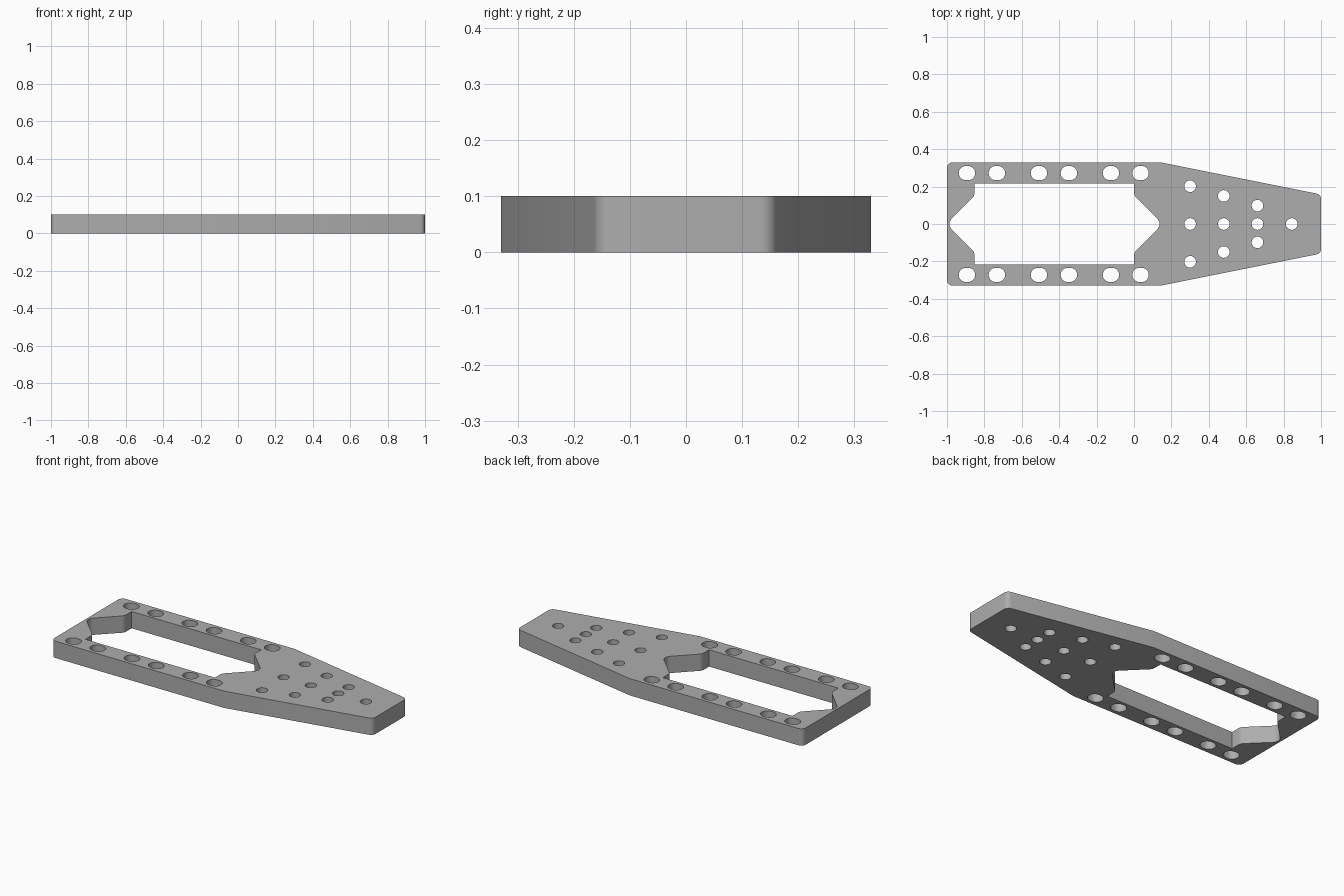
import bpy, bmesh
from math import pi, sin, cos, tan
from mathutils import Vector

THICK = 0.1
cube = bpy.data.objects.get("Cube")
if cube:
    bpy.data.objects.remove(cube, do_unlink=True)

mat = bpy.data.materials.new("plain grey")
mat.use_nodes = True
grey = (0.42, 0.42, 0.42, 1)
mat.diffuse_color = grey
mat.node_tree.nodes["Principled BSDF"].inputs["Base Color"].default_value = grey


def rounded(corners, steps=8):
    """Replace each (x, y, radius) corner with a fillet arc."""
    pts = []
    for i, (x, y, r) in enumerate(corners):
        p = Vector((x, y))
        if r == 0:
            pts.append(p)
            continue
        a = (Vector(corners[i - 1][:2]) - p).normalized()
        b = (Vector(corners[(i + 1) % len(corners)][:2]) - p).normalized()
        half = a.angle(b) / 2
        centre = p + (a + b).normalized() * r / sin(half)
        start = p + a * r / tan(half) - centre
        end = p + b * r / tan(half) - centre
        sweep = start.angle(end)
        for k in range(steps + 1):
            t = k / steps
            arc = start * sin((1 - t) * sweep) + end * sin(t * sweep)
            pts.append(centre + arc / sin(sweep))
    return pts


def hole(x, y, r, stretch=0.0, n=32):
    """Round hole, or a short slot along x when stretched."""
    pts = []
    for k in range(n):
        a = 2 * pi * (k + 0.5) / n
        shift = stretch if cos(a) > 0 else -stretch
        pts.append(Vector((x + shift + r * cos(a), y + r * sin(a))))
    return pts


def mirror_y(half):
    return half + [(x, -y, r) for x, y, r in reversed(half) if y != 0]


# Outer edge: straight body tapering to a blunt nose
loops = [rounded(mirror_y([(-1, 0.33, 0.03), (0.14, 0.33, 0), (1, 0.158, 0.03)]))]

# Central opening with a pointed notch at each end
top = [(-0.853, 0.217, 0), (0, 0.217, 0), (0, 0.153, 0.04), (0.153, 0, 0.04)]
bottom = [(0, -0.153, 0.04), (0, -0.217, 0), (-0.853, -0.217, 0)]
left = [(-0.853, -0.15, 0.04), (-1.003, 0, 0.04), (-0.853, 0.15, 0.04)]
loops.append(rounded(top + bottom + left))

# Slots along both side rails
for x in (-0.893, -0.733, -0.508, -0.348, -0.123, 0.035):
    for y in (0.272, -0.272):
        loops.append(hole(x, y, 0.038, 0.006))

# Screw holes in the nose
for x, ys in ((0.3, (-0.202, 0, 0.202)), (0.48, (-0.15, 0, 0.15)),
              (0.66, (-0.098, 0, 0.098)), (0.843, (0,))):
    for y in ys:
        loops.append(hole(x, y, 0.031))

# Filled profile extruded to a plate
curve = bpy.data.curves.new("plate_profile", "CURVE")
curve.dimensions = "2D"
curve.fill_mode = "BOTH"
curve.extrude = THICK / 2
for pts in loops:
    spline = curve.splines.new("POLY")
    spline.points.add(len(pts) - 1)
    for sp, p in zip(spline.points, pts):
        sp.co = (p.x, p.y, 0, 1)
    spline.use_cyclic_u = True
profile = bpy.data.objects.new("plate_profile", curve)
bpy.context.collection.objects.link(profile)
depsgraph = bpy.context.evaluated_depsgraph_get()
mesh = bpy.data.meshes.new_from_object(profile.evaluated_get(depsgraph))
bpy.data.objects.remove(profile, do_unlink=True)

# Weld the caps to the walls and stand the plate on the ground
bm = bmesh.new()
bm.from_mesh(mesh)
bmesh.ops.remove_doubles(bm, verts=bm.verts, dist=0.0001)
bmesh.ops.recalc_face_normals(bm, faces=bm.faces)
bmesh.ops.translate(bm, verts=bm.verts, vec=(0, 0, THICK / 2))
bm.to_mesh(mesh)
bm.free()
mesh.materials.clear()
mesh.materials.append(mat)
plate = bpy.data.objects.new("mounting_plate", mesh)
bpy.context.collection.objects.link(plate)

bpy.ops.object.select_all(action="DESELECT")
plate.select_set(True)
bpy.context.view_layer.objects.active = plate
bpy.ops.object.shade_smooth_by_angle(angle=pi / 6)
